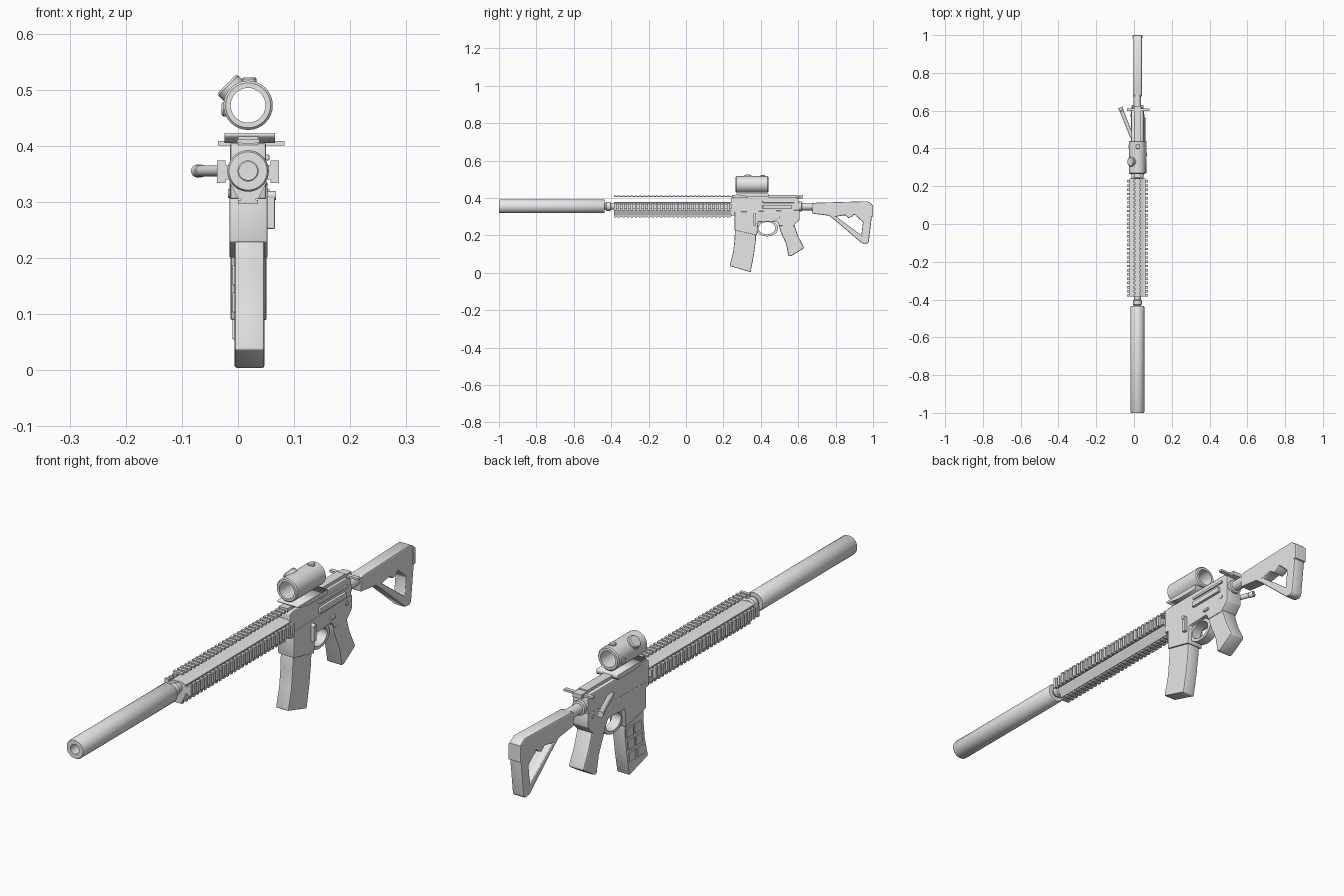
import bpy, bmesh, math
from mathutils import Matrix, Vector

cube = bpy.data.objects.get("Cube")
if cube:
    bpy.data.objects.remove(cube, do_unlink=True)

CX, CZ = 0.018, 0.355          # bore axis

grey = bpy.data.materials.new("plain grey")
grey.use_nodes = True
grey.diffuse_color = (0.8, 0.8, 0.8, 1)
grey.node_tree.nodes["Principled BSDF"].inputs["Base Color"].default_value = (0.8, 0.8, 0.8, 1)


def finish(name, bm, bevel=0, smooth=False):
    bmesh.ops.recalc_face_normals(bm, faces=bm.faces)
    mesh = bpy.data.meshes.new(name)
    bm.to_mesh(mesh)
    bm.free()
    mesh.materials.clear()
    mesh.materials.append(grey)
    obj = bpy.data.objects.new(name, mesh)
    bpy.context.collection.objects.link(obj)
    if bevel:
        mod = obj.modifiers.new("Bevel", 'BEVEL')
        mod.width, mod.segments, mod.limit_method = bevel, 2, 'ANGLE'
        mod.angle_limit = math.radians(40)
    if smooth:
        bpy.ops.object.select_all(action='DESELECT')
        obj.select_set(True)
        bpy.context.view_layer.objects.active = obj
        bpy.ops.object.shade_smooth_by_angle(angle=math.radians(35))
    return obj


def add_box(bm, x, y, z):
    size = [b - a for a, b in (x, y, z)]
    mid = [(a + b) / 2 for a, b in (x, y, z)]
    bmesh.ops.create_cube(bm, size=1, matrix=Matrix.Translation(mid) @ Matrix.Diagonal((*size, 1)))


def box(name, x, y, z, bevel=0):
    bm = bmesh.new()
    add_box(bm, x, y, z)
    return finish(name, bm, bevel)


def side_profile(name, outline, x, holes=(), bevel=0):
    """Extrude a (y, z) outline, with optional holes, between two x values."""
    curve = bpy.data.curves.new(name, 'CURVE')
    curve.dimensions, curve.fill_mode = '2D', 'BOTH'
    curve.extrude = (x[1] - x[0]) / 2
    for pts in (outline, *holes):
        spline = curve.splines.new('POLY')
        spline.points.add(len(pts) - 1)
        for p, (y, z) in zip(spline.points, pts):
            p.co = (y, z, 0, 1)
        spline.use_cyclic_u = True
    temp = bpy.data.objects.new(name + " outline", curve)
    bpy.context.collection.objects.link(temp)
    bpy.context.view_layer.update()
    mesh = bpy.data.meshes.new_from_object(temp.evaluated_get(bpy.context.evaluated_depsgraph_get()))
    bm = bmesh.new()
    bm.from_mesh(mesh)
    bpy.data.objects.remove(temp, do_unlink=True)
    bpy.data.meshes.remove(mesh)
    bmesh.ops.remove_doubles(bm, verts=bm.verts, dist=0.0001)
    mid = (x[0] + x[1]) / 2
    bm.transform(Matrix(((0, 0, 1, mid), (1, 0, 0, 0), (0, 1, 0, 0), (0, 0, 0, 1))))
    return finish(name, bm, bevel)


def lathe(name, profile, origin, axis=(0, 1, 0), sides=32, closed=False):
    """Spin (radius, distance) points around an axis through origin."""
    bm = bmesh.new()
    rings = []
    for r, d in profile:
        rings.append([bm.verts.new((r * math.cos(a), r * math.sin(a), d))
                      for a in (2 * math.pi * i / sides for i in range(sides))])
    pairs = list(zip(rings, rings[1:]))
    if closed:
        pairs.append((rings[-1], rings[0]))
    else:
        bm.faces.new(rings[0])
        bm.faces.new(rings[-1])
    for a, b in pairs:
        for i in range(sides):
            j = (i + 1) % sides
            bm.faces.new((a[i], a[j], b[j], b[i]))
    turn = Vector((0, 0, 1)).rotation_difference(Vector(axis)).to_matrix().to_4x4()
    bm.transform(Matrix.Translation(origin) @ turn)
    return finish(name, bm, smooth=True)


def oval(y, z, ry, rz, n=20):
    return [(y + ry * math.cos(2 * math.pi * i / n), z + rz * math.sin(2 * math.pi * i / n))
            for i in range(n)]


# Muzzle tube with a deep bore, then barrel and collar
lathe("suppressor", [(0.034, -1), (0.037, -0.995), (0.037, -0.44), (0.034, -0.435),
                     (0.018, -0.435), (0.018, -0.9), (0.018, -1)], (CX, 0, CZ), closed=True)
lathe("barrel", [(0.017, -0.92), (0.017, 0.25)], (CX, 0, CZ))
lathe("barrel_collar", [(0.016, -0.435), (0.024, -0.425), (0.024, -0.405), (0.018, -0.4), (0.018, -0.38)],
      (CX, 0, CZ), sides=16)

# Handguard core with a chamfered section
bm = bmesh.new()
section = [(-0.033, 0.335), (-0.018, 0.305), (0.018, 0.305), (0.033, 0.335), (0.033, 0.372), (0.018, 0.378),
           (-0.018, 0.378), (-0.033, 0.372)]
face = bm.faces.new([bm.verts.new((CX + x, -0.385, z)) for x, z in section])
ext = bmesh.ops.extrude_face_region(bm, geom=[face])
bmesh.ops.translate(bm, vec=(0, 0.627, 0), verts=[v for v in ext["geom"] if isinstance(v, bmesh.types.BMVert)])
finish("handguard", bm)

# Toothed rails on the two sides, underneath and on top
guard = (-0.385, 0.242)
TEETH = 28
pitch = (guard[1] - guard[0]) / TEETH


def rail(name, spine, teeth):
    bm = bmesh.new()
    add_box(bm, spine[0], guard, spine[1])
    for i in range(TEETH):
        y = guard[0] + i * pitch
        add_box(bm, teeth[0], (y, y + pitch * 0.55), teeth[1])
    finish(name, bm)


for side, s in (("left", 1), ("right", -1)):
    xs = sorted((CX + s * 0.03, CX + s * 0.043))
    xt = sorted((CX + s * 0.04, CX + s * 0.055))
    rail(side + "_rail", (xs, (0.34, 0.366)), (xt, (0.334, 0.374)))
rail("bottom_rail", ((CX - 0.013, CX + 0.013), (0.301, 0.31)), ((CX - 0.018, CX + 0.018), (0.296, 0.303)))
rail("top_rail", ((CX - 0.012, CX + 0.012), (0.404, 0.409)), ((CX - 0.02, CX + 0.02), (0.405, 0.412)))

# Upper and lower receiver
side_profile("upper_receiver", [(0.24, 0.305), (0.24, 0.4), (0.255, 0.405), (0.585, 0.405), (0.605, 0.395),
                                (0.605, 0.305)], (-0.014, 0.05), bevel=0.004)
box("receiver_top_rail", (0, 0.036), (0.245, 0.59), (0.4, 0.416))
side_profile("lower_receiver", [(0.26, 0.325), (0.26, 0.228), (0.38, 0.2), (0.386, 0.272), (0.485, 0.275),
                                (0.5, 0.25), (0.575, 0.25), (0.608, 0.285), (0.608, 0.335)],
             (-0.0155, 0.053), bevel=0.003)
side_profile("trigger_guard", oval(0.433, 0.238, 0.06, 0.044), (0, 0.038), [oval(0.433, 0.238, 0.045, 0.033)])

# Pistol grip
side_profile("pistol_grip", [(0.487, 0.285), (0.505, 0.22), (0.535, 0.155), (0.548, 0.088), (0.565, 0.09),
                             (0.632, 0.132), (0.6, 0.195), (0.578, 0.26)], (-0.013, 0.051), bevel=0.007)

# Curved magazine with raised panels on the right side
side_profile("magazine", [(0.262, 0.25), (0.26, 0.18), (0.252, 0.11), (0.233, 0.036), (0.345, 0.003),
                          (0.362, 0.09), (0.373, 0.17), (0.375, 0.25)], (-0.006, 0.047), bevel=0.004)
for i in range(3):
    z = 0.055 + i * 0.048
    y = 0.262 + i * 0.008
    for j in range(2):
        box(f"magazine_panel_{i}_{j}", (-0.01, -0.004), (y + j * 0.048, y + 0.04 + j * 0.048), (z, z + 0.036), 0.002)

# Controls on the receiver sides
box("ejection_port_cover", (0.047, 0.06), (0.41, 0.565), (0.34, 0.362), 0.003)
box("upper_side_ridge", (0.047, 0.056), (0.41, 0.58), (0.374, 0.384), 0.002)
box("bolt_catch", (0.05, 0.066), (0.36, 0.375), (0.252, 0.315), 0.002)
lathe("bolt_catch_button", [(0.008, 0.05), (0.008, 0.068)], (0, 0.367, 0.311), (1, 0, 0), 16)
box("selector", (0.05, 0.06), (0.475, 0.502), (0.29, 0.3), 0.002)
lathe("rear_pin", [(0.008, 0), (0.008, 0.074)], (-0.018, 0.575, 0.315), (1, 0, 0), 16)
box("charging_handle", (-0.036, 0.083), (0.597, 0.612), (0.4, 0.408))
box("charging_handle_stem", (0, 0.036), (0.57, 0.625), (0.396, 0.412))
start, tip = Vector((-0.01, 0.46, CZ)), Vector((-0.073, 0.617, CZ))
length = (tip - start).length
lathe("forward_assist", [(0.01, 0), (0.01, length - 0.02), (0.0115, length - 0.018), (0.0115, length)],
      start, tip - start, 16)

# Sight base and hollow sight tube with knobs
side_profile("sight_base", [(0.27, 0.416), (0.27, 0.423), (0.44, 0.423), (0.44, 0.405), (0.34, 0.405)],
             (-0.024, 0.066))
lathe("sight_tube", [(0.04, 0.265), (0.044, 0.269), (0.044, 0.436), (0.04, 0.44), (0.031, 0.44), (0.031, 0.265)],
      (CX, 0, 0.472), closed=True)
lathe("sight_dial", [(0.025, 0.034), (0.025, 0.05), (0.021, 0.054)], (CX, 0.33, 0.472), (-0.7, 0, 0.7), 24)
lathe("sight_top_knob", [(0.013, 0.038), (0.013, 0.047), (0.01, 0.05)], (CX + 0.002, 0.41, 0.472), (0, 0, 1), 16)
lathe("sight_side_knob", [(0.013, 0.038), (0.013, 0.044), (0.01, 0.047)], (CX, 0.41, 0.465), (-1, 0, 0), 16)

# Buffer tube and skeleton stock
lathe("buffer_tube", [(0.027, 0.6), (0.027, 0.618), (0.02, 0.62), (0.02, 0.8)], (CX, 0, 0.354), sides=24)
side_profile("stock", [(0.675, 0.316), (0.675, 0.368), (0.69, 0.374), (0.97, 0.382), (0.996, 0.366), (0.998, 0.34),
                       (0.977, 0.163), (0.965, 0.154), (0.94, 0.158), (0.8, 0.278), (0.765, 0.305)],
             (-0.006, 0.042),
             [[(0.803, 0.3), (0.85, 0.308), (0.868, 0.292), (0.888, 0.3), (0.9, 0.312), (0.946, 0.27), (0.938, 0.2)]],
             bevel=0.005)
box("stock_butt_pad", (-0.008, 0.044), (0.982, 1.0), (0.3, 0.362), 0.004)
